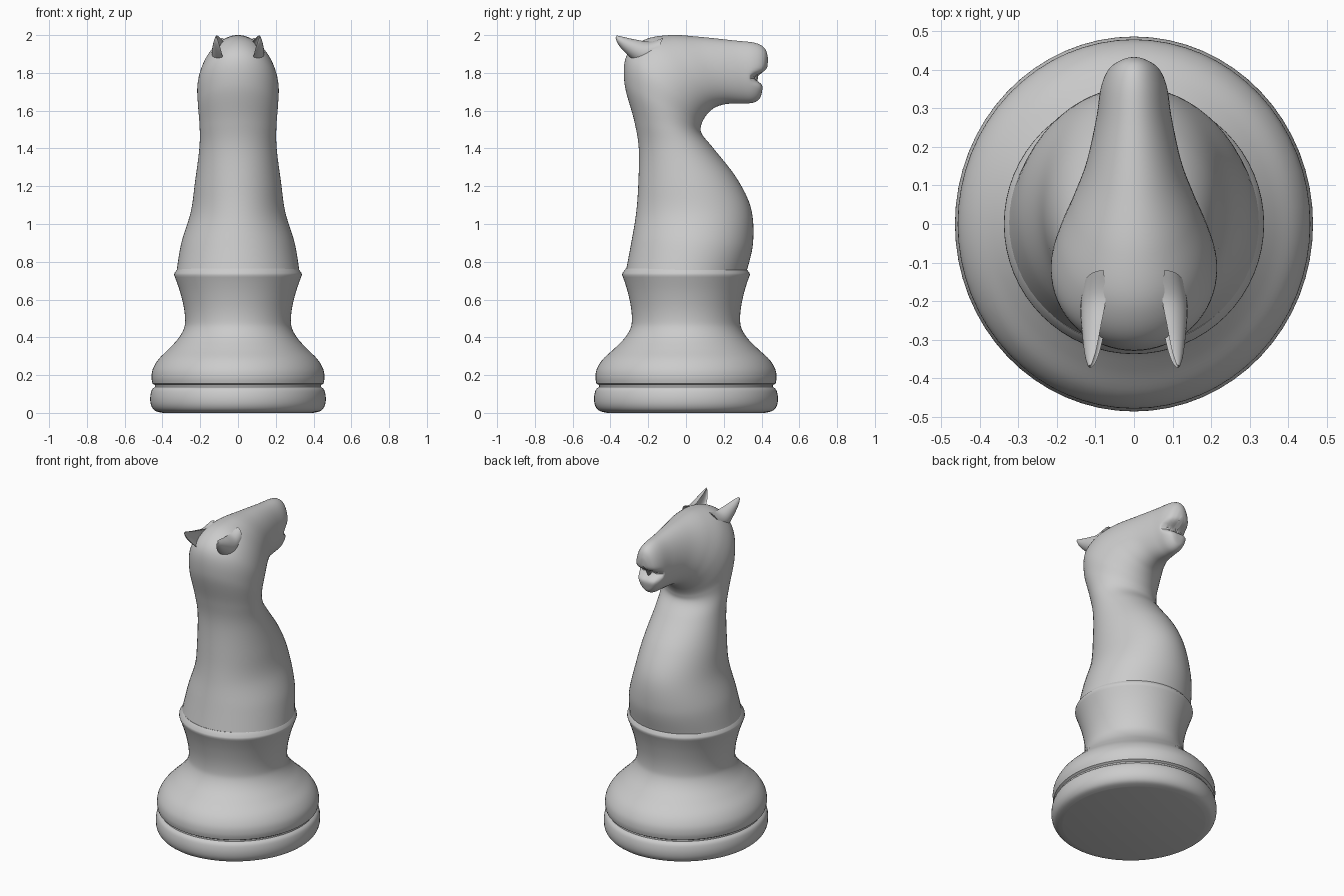
import bpy, bmesh
from math import sin, cos, pi, exp

if "Cube" in bpy.data.objects:
    bpy.data.objects.remove(bpy.data.objects["Cube"])


def spline(pts, steps):
    """Catmull-Rom interpolation through tuples of any length."""
    out = []
    n = len(pts)
    for i in range(n - 1):
        a, b, c, d = pts[max(i - 1, 0)], pts[i], pts[i + 1], pts[min(i + 2, n - 1)]
        for k in range(steps):
            t = k / steps
            out.append(tuple(
                0.5 * (2 * q + (r - p) * t + (2 * p - 5 * q + 4 * r - s) * t * t
                       + (3 * q - p - 3 * r + s) * t ** 3)
                for p, q, r, s in zip(a, b, c, d)))
    return out + [pts[-1]]


def skin(name, rings, angle=40):
    """Join rings of points into a closed smooth-shaded object."""
    bm = bmesh.new()
    loops = [[bm.verts.new(p) for p in ring] for ring in rings]
    n = len(loops[0])
    for a, b in zip(loops, loops[1:]):
        for i in range(n):
            j = (i + 1) % n
            bm.faces.new((a[i], a[j], b[j], b[i]))
    bm.faces.new(loops[0])
    bm.faces.new(loops[-1])
    bmesh.ops.recalc_face_normals(bm, faces=bm.faces)
    mesh = bpy.data.meshes.new(name)
    bm.to_mesh(mesh)
    bm.free()
    obj = bpy.data.objects.new(name, mesh)
    bpy.context.collection.objects.link(obj)
    bpy.ops.object.select_all(action='DESELECT')
    obj.select_set(True)
    bpy.context.view_layer.objects.active = obj
    bpy.ops.object.shade_smooth_by_angle(angle=angle * pi / 180)
    return obj


SEG = 64
ANGLES = [2 * pi * i / SEG for i in range(SEG)]


def lathe(name, profile):
    """Turned part, slightly longer in y toward the foot."""
    rings = []
    for r, z in profile:
        k = 1 + 0.047 * min(1, max(0, (0.7 - z) / 0.42))
        rings.append([(r * cos(t), r * k * sin(t), z) for t in ANGLES])
    return skin(name, rings)


# Foot ring
lathe("foot_ring", spline([(.40, 0), (.44, .012), (.46, .04), (.465, .08),
                           (.457, .12), (.44, .138)], 4) + [(.44, .15)])

# Flared pedestal with the collar rim
lathe("pedestal", [(.43, .14), (.44, .147)] + spline(
    [(.453, .155), (.458, .19), (.45, .235), (.42, .285), (.365, .34),
     (.315, .395), (.287, .445), (.28, .49), (.287, .56), (.308, .645),
     (.338, .73)], 5) + [(.337, .74), (.318, .765)])

# Neck and head: front/under point (y, z), back/top point (y, z), half width
sections = [
    (.322, .752, -.318, .752, .325), (.355, .90, -.29, .90, .30),
    (.345, 1.08, -.265, 1.05, .25), (.27, 1.24, -.253, 1.20, .228),
    (.15, 1.395, -.25, 1.40, .205), (.085, 1.475, -.275, 1.55, .203),
    (.08, 1.52, -.325, 1.74, .212), (.10, 1.565, -.315, 1.89, .215),
    (.13, 1.60, -.22, 1.975, .195), (.165, 1.622, -.08, 2.0, .162),
    (.22, 1.636, .08, 1.99, .125), (.30, 1.638, .25, 1.972, .098),
    (.355, 1.642, .36, 1.96, .086), (.387, 1.66, .412, 1.935, .068),
    (.40, 1.69, .432, 1.89, .042), (.412, 1.755, .432, 1.835, .015),
]
rings = []
for y1, z1, y2, z2, w in spline(sections, 8):
    ring = []
    for t in ANGLES:
        y = (y1 + y2) / 2 + (y2 - y1) / 2 * cos(t)
        z = (z1 + z2) / 2 + (z2 - z1) / 2 * cos(t)
        # Mouth notch pressed into the muzzle
        s = min(1, max(0, (y - .32) / .09))
        y -= .055 * s * s * (3 - 2 * s) * exp(-((z - 1.775) / .028) ** 2)
        ring.append((w * sin(t), y, z))
    rings.append(ring)
skin("neck_and_head", rings)

# Cupped ears: lower point, upper point, half width, x centre
ear = [
    (-.20, 1.82, -.12, 1.985, .026, .105), (-.25, 1.845, -.19, 1.966, .033, .106),
    (-.32, 1.905, -.265, 1.976, .024, .110), (-.358, 1.95, -.33, 1.99, .014, .113),
    (-.373, 1.984, -.366, 1.998, .004, .115),
]
for side, name in ((1, "right_ear"), (-1, "left_ear")):
    rings = []
    for y1, z1, y2, z2, w, cx in spline(ear, 6):
        ring = []
        for i in range(32):
            t = 2 * pi * i / 32
            c, s = cos(t), sin(t)
            # Outer face bulges, inner face is hollowed
            x = cx - w + (2 * w * s if s > 0 else -.8 * w * s)
            ring.append((side * x, (y1 + y2) / 2 + (y2 - y1) / 2 * c,
                         (z1 + z2) / 2 + (z2 - z1) / 2 * c))
        rings.append(ring)
    skin(name, rings, 60)
